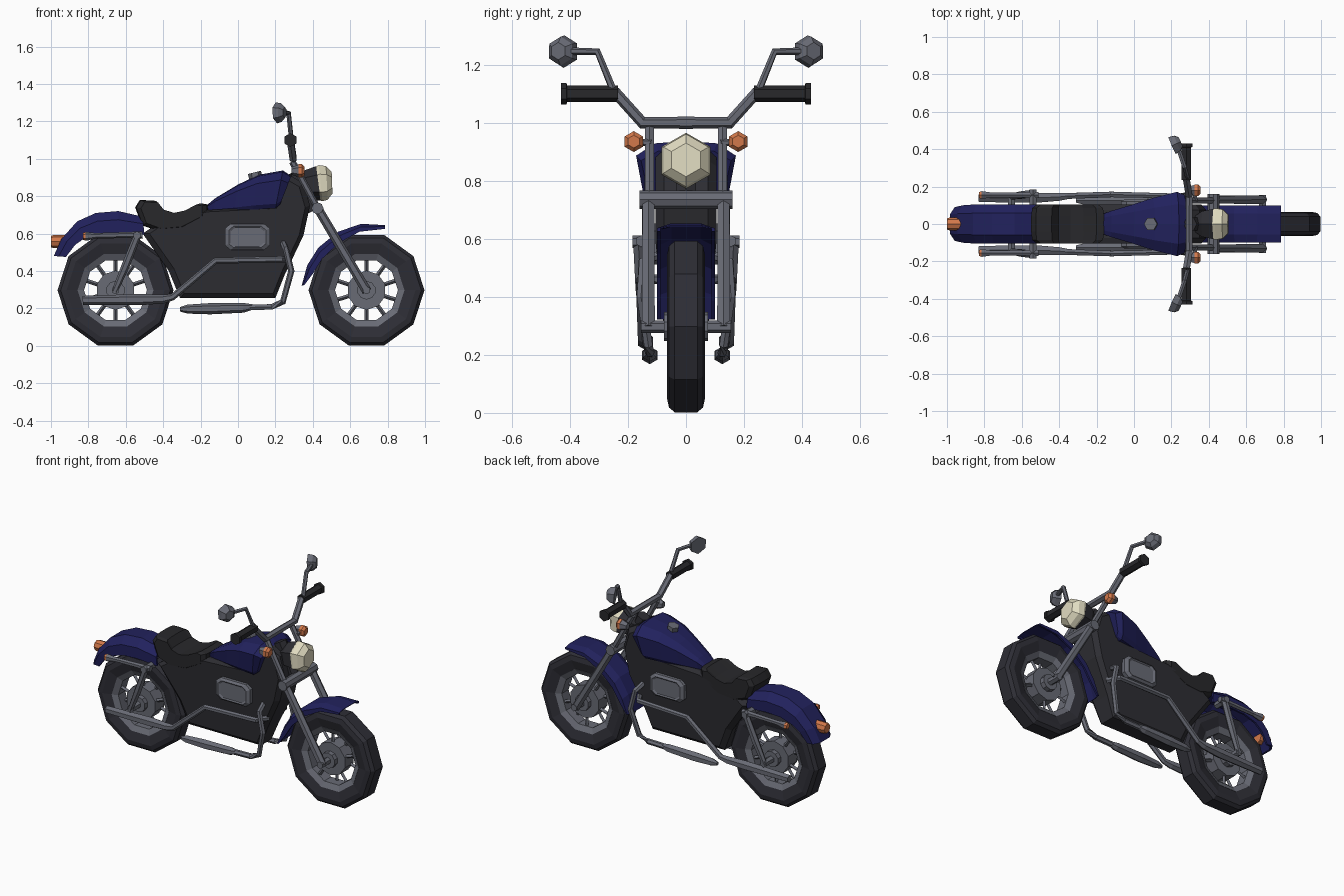
import bpy, bmesh, math
from mathutils import Vector

if "Cube" in bpy.data.objects:
    bpy.data.objects.remove(bpy.data.objects["Cube"])


def material(name, r, g, b):
    m = bpy.data.materials.new(name)
    m.diffuse_color = (r, g, b, 1)
    m.use_nodes = True
    m.node_tree.nodes["Principled BSDF"].inputs["Base Color"].default_value = m.diffuse_color
    return m


BLUE = material("deep blue paint", .0155, .0155, .11)
STEEL = material("grey steel", .14, .147, .178)
RUBBER = material("tyre rubber", .027, .027, .036)
BODY = material("dark engine", .027, .027, .033)
LEATHER = material("black leather", .021, .021, .024)
CREAM = material("cream lens", .75, .71, .53)
ORANGE = material("orange lens", .65, .19, .07)


def loft(name, rings, mat, closed=False):
    """Skin a list of equal-length closed rings."""
    bm = bmesh.new()
    rows = [[bm.verts.new(p) for p in ring] for ring in rings]
    n = len(rows[0])
    for i in range(len(rows) if closed else len(rows) - 1):
        a, b = rows[i], rows[(i + 1) % len(rows)]
        for j in range(n):
            k = (j + 1) % n
            bm.faces.new((a[j], a[k], b[k], b[j]))
    if not closed:
        bm.faces.new(rows[0])
        bm.faces.new(rows[-1])
    bmesh.ops.recalc_face_normals(bm, faces=bm.faces)
    me = bpy.data.meshes.new(name)
    bm.to_mesh(me)
    bm.free()
    me.materials.append(mat)
    ob = bpy.data.objects.new(name, me)
    bpy.context.collection.objects.link(ob)
    return ob


def tube(name, pts, radii, mat, n=6):
    """Sweep an n-sided section along a path."""
    pts = [Vector(p) for p in pts]
    if not isinstance(radii, (list, tuple)):
        radii = [radii] * len(pts)
    dirs = [(b - a).normalized() for a, b in zip(pts, pts[1:])]
    main = (pts[-1] - pts[0]).normalized()
    ref = Vector((1, 0, 0)) if abs(main.z) > .8 else Vector((0, 0, 1))
    rings = []
    for i, p in enumerate(pts):
        d0, d1 = dirs[max(i - 1, 0)], dirs[min(i, len(dirs) - 1)]
        t = (d0 + d1).normalized()
        if abs(t.dot(ref)) > .97:
            ref = Vector((0, 1, 0))
        u = (ref - t * ref.dot(t)).normalized()
        v = t.cross(u)
        rings.append([p + (u * math.cos(a) + v * math.sin(a)) * radii[i]
                      for a in (math.tau * k / n for k in range(n))])
    return loft(name, rings, mat)


def slab(name, outline, steps, mat):
    """xz outline stacked along y; steps are (y, scale) pairs."""
    cx = sum(p[0] for p in outline) / len(outline)
    cz = sum(p[1] for p in outline) / len(outline)
    return loft(name, [[(cx + (x - cx) * s, y, cz + (z - cz) * s) for x, z in outline]
                       for y, s in steps], mat)


def lathe(name, cx, cz, profile, mat, n=10):
    """Revolve an (r, y) profile around a wheel axle."""
    return loft(name, [[(cx + r * math.cos(a), y, cz + r * math.sin(a)) for r, y in profile]
                       for a in (math.tau * k / n for k in range(n))], mat, True)


# wheels
for label, cx in (("front", .687), ("rear", -.655)):
    cz, w = .297, .065
    half = [(.198, .75 * w), (.262, w), (.293, .9 * w), (.31, .6 * w)]
    lathe(label + "_tyre", cx, cz, half + [(r, -y) for r, y in reversed(half)], RUBBER)
    lathe(label + "_rim", cx, cz, [(.168, .035), (.203, .052), (.203, -.052), (.168, -.035)], STEEL)
    tube(label + "_hub_disc", [(cx, -.045, cz), (cx, .045, cz)], .105, STEEL, 10)
    tube(label + "_hub", [(cx, -.075, cz), (cx, .075, cz)], .05, STEEL, 10)
    tube(label + "_axle", [(cx, -.155, cz), (cx, .155, cz)], .022, STEEL)
    for k in range(10):
        a = math.radians(18 + 36 * k)
        c, s = math.cos(a), math.sin(a)
        y = .02 if k % 2 else -.02
        tube(label + "_spoke", [(cx + .09 * c, y, cz + .09 * s), (cx + .18 * c, y, cz + .18 * s)], .011, STEEL, 4)


# fenders: outer crown line paired with lower side edge
def fender(name, top, edge, widths):
    rings = []
    for (tx, tz), (ex, ez), w in zip(top, edge, widths):
        def at(f, y):
            return (ex + (tx - ex) * f, y, ez + (tz - ez) * f)
        side = [at(0, w), at(.6, w), at(1, .55 * w)]
        inner = [at(.8, -.5 * w), at(.5, -w + .012), at(0, -w + .012)]
        outer = side + [(x, -y, z) for x, y, z in reversed(side)]
        inside = [(x, y, z) for x, y, z in reversed(inner)]
        inside += [(x, -y, z) for x, y, z in inner]
        rings.append(outer + inside)
    return loft(name, rings, BLUE)


fender("front_fender",
       [(.34, .32), (.37, .43), (.43, .525), (.535, .61), (.66, .652), (.785, .645)],
       [(.355, .325), (.40, .385), (.45, .465), (.54, .55), (.65, .61), (.785, .625)], [.1] * 6)
fender("rear_fender",
       [(-.985, .48), (-.945, .57), (-.86, .665), (-.76, .71), (-.64, .72), (-.51, .69)],
       [(-.92, .475), (-.87, .54), (-.82, .575), (-.74, .60), (-.64, .605), (-.50, .595)],
       [.09, .1, .105, .105, .105, .105])

# engine body, narrower towards the bottom
body = slab("engine_body", [(-.51, .60), (-.45, .64), (-.18, .725), (.22, .745), (.28, .91), (.35, .87),
                            (.385, .75), (.35, .59), (.25, .38), (.2, .255), (-.31, .255), (-.37, .40)],
            [(-.105, .93), (-.075, 1), (.075, 1), (.105, .93)], BODY)
for v in body.data.vertices:
    v.co.y *= min(1, .68 + .32 * (v.co.z - .25) / .33)

# fuel tank: stations (bottom x, top x, half width, bottom z, top z)
rings = []
for xb, xt, w, zb, zt in ((-.18, -.175, .05, .715, .745), (-.13, -.12, .07, .72, .79),
                          (-.02, 0, .105, .722, .862), (.08, .11, .14, .728, .914),
                          (.20, .24, .172, .735, .937), (.225, .285, .155, .755, .908)):
    half = [(.74, 0), (.86, .12), (1, .75), (.62, .96)]
    sec = [(w * y, f) for y, f in half] + [(0, 1)] + [(-w * y, f) for y, f in reversed(half)]
    rings.append([(xb + (xt - xb) * f, y, zb + (zt - zb) * f) for y, f in sec])
loft("fuel_tank", rings, BLUE)
tube("tank_cap", [(.096, 0, .895), (.088, 0, .927)], .036, STEEL)

# seat
slab("seat", [(-.55, .74), (-.525, .78), (-.44, .775), (-.405, .73), (-.34, .71), (-.27, .725),
              (-.20, .762), (-.16, .755), (-.16, .69), (-.29, .622), (-.42, .61), (-.515, .645)],
     [(-.105, .84), (-.085, .97), (-.04, 1), (.04, 1), (.085, .97), (.105, .84)], LEATHER)

# headlight and tail light
tube("headlight_shell", [(.33, 0, .855), (.37, 0, .86), (.43, 0, .868)], [.05, .08, .093], BODY)
tube("headlight_lens", [(.428, 0, .867), (.442, 0, .869), (.475, 0, .871), (.503, 0, .872)],
     [.092, .097, .09, .058], CREAM)
tube("tail_light", [(-1, 0, .557), (-.985, 0, .557), (-.92, 0, .557)], [.03, .035, .035], ORANGE, 8)

# clamp and steering stem
tube("fork_clamp", [(.425, -.16, .735), (.425, .16, .735)], .032, STEEL, 8)
tube("steering_stem", [(.40, 0, .72), (.30, 0, .93)], .04, BODY)

for s, side in ((1, "left"), (-1, "right")):
    def m(pts):
        return [(x, s * y, z) for x, y, z in pts]

    # front fork
    tube(side + "_fork", m([(.69, .13, .29), (.435, .13, .72), (.425, .127, .737), (.29, .125, .985)]),
         [.026, .024, .018, .018], STEEL)
    # handlebar, grip and mirror
    tube(side + "_handlebar", m([(.295, 0, 1), (.295, .15, 1), (.28, .24, 1.1), (.28, .30, 1.1)]), .021, STEEL)
    tube(side + "_grip", m([(.28, .235, 1.1), (.28, .41, 1.1), (.28, .412, 1.1), (.28, .43, 1.1)]),
         [.029, .029, .037, .037], LEATHER)
    tube(side + "_mirror_stem", m([(.285, .25, 1.11), (.27, .305, 1.245), (.235, .41, 1.247)]), .013, STEEL)
    tube(side + "_mirror", m([(.25, .44, 1.247), (.232, .432, 1.247), (.205, .42, 1.245)]),
         [.03, .05, .056], STEEL)
    # front indicators
    tube(side + "_front_indicator_mount", m([(.33, .12, .93), (.32, .18, .935)]), .012, STEEL)
    tube(side + "_front_indicator_shell", m([(.285, .18, .935), (.325, .18, .935)]), [.02, .034], STEEL)
    tube(side + "_front_indicator", m([(.324, .18, .935), (.342, .18, .935), (.356, .18, .935)]),
         [.036, .036, .022], ORANGE)
    # rear indicators, rail and shock absorber
    tube(side + "_rear_rail", m([(-.51, .155, .592), (-.60, .155, .592), (-.76, .155, .588), (-.815, .155, .585)]),
         [.02, .016, .015, .024], STEEL)
    tube(side + "_rear_indicator", m([(-.812, .155, .585), (-.83, .155, .585)]), [.024, .018], ORANGE)
    tube(side + "_rail_mount", m([(-.54, .09, .59), (-.54, .185, .59)]), .022, STEEL)
    tube(side + "_shock", m([(-.66, .145, .29), (-.60, .155, .43), (-.535, .165, .595)]), [.016, .022, .02], STEEL)
    # exhaust and silencer
    tube(side + "_exhaust", m([(.27, .08, .46), (.23, .15, .462), (-.12, .158, .455), (-.35, .15, .26),
                               (-.40, .145, .25), (-.52, .14, .247), (-.83, .138, .243)]),
         [.017, .017, .017, .018, .024, .03, .024], STEEL)
    # crash bar and footboard
    tube(side + "_crash_bar", m([(.24, .08, .55), (.255, .15, .52), (.285, .155, .40), (.24, .13, .235),
                                 (.18, .125, .208), (.05, .125, .205)]), .017, STEEL)
    tube(side + "_footboard", m([(.08, .125, .208), (.03, .125, .203), (-.15, .125, .198),
                                 (-.27, .125, .196), (-.31, .125, .195)]), [.014, .026, .03, .024, .012], STEEL)
    # engine side cover, octagonal with a raised rim
    oct_pts = [(.05 + x, .582 + z) for x, z in ((-.12, .045), (-.09, .07), (.09, .07), (.12, .045),
                                               (.12, -.045), (.09, -.07), (-.09, -.07), (-.12, -.045))]
    slab(side + "_side_cover", oct_pts, [(s * .08, 1), (s * .12, 1), (s * .132, .82), (s * .126, .72)], STEEL)
